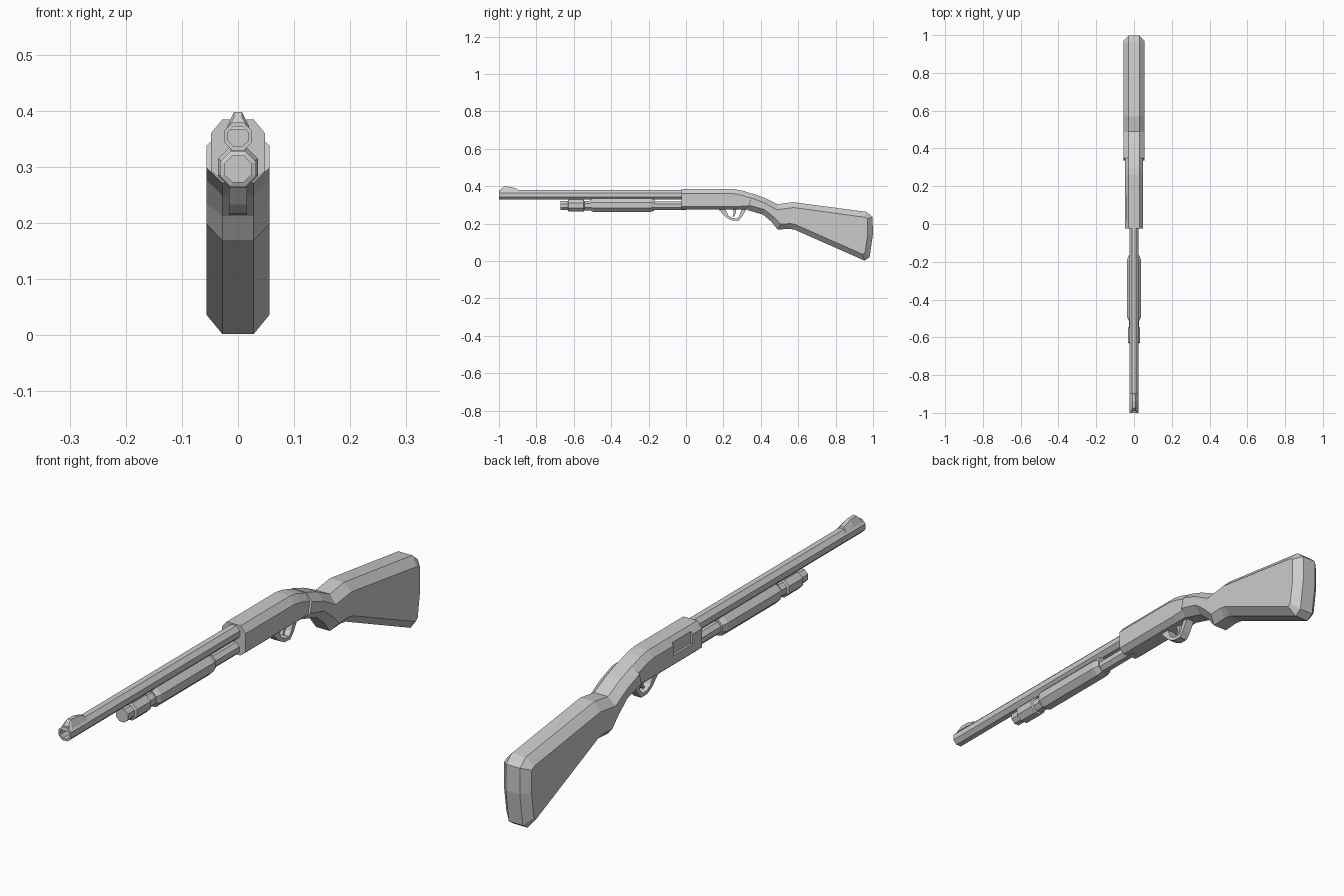
import bpy, bmesh, math

if "Cube" in bpy.data.objects:
    bpy.data.objects.remove(bpy.data.objects["Cube"])


def finish(name, bm):
    bmesh.ops.recalc_face_normals(bm, faces=bm.faces)
    me = bpy.data.meshes.new(name)
    bm.to_mesh(me)
    bm.free()
    ob = bpy.data.objects.new(name, me)
    bpy.context.collection.objects.link(ob)
    return ob


def slab(name, layers):
    """Join matching (y, z) outlines placed at successive x positions."""
    bm = bmesh.new()
    rings = [[bm.verts.new((x, y, z)) for y, z in pts] for x, pts in layers]
    n = len(rings[0])
    for a, b in zip(rings, rings[1:]):
        for i in range(n):
            j = (i + 1) % n
            bm.faces.new((a[i], a[j], b[j], b[i]))
    caps = [bm.faces.new(rings[0]), bm.faces.new(rings[-1])]
    bmesh.ops.triangulate(bm, faces=caps)
    return finish(name, bm)


def chamfered(name, outer, inner, w_outer, w_inner):
    return slab(name, [(-w_inner, inner), (-w_outer, outer),
                       (w_outer, outer), (w_inner, inner)])


def tube(name, z, profile, sides=8):
    """Eight-sided turned shape along y from (y, flat radius) pairs."""
    bm = bmesh.new()
    k = 1 / math.cos(math.pi / sides)
    rings = []
    for y, r in profile:
        ring = []
        for i in range(sides):
            a = (i + 0.5) * math.tau / sides
            ring.append(bm.verts.new((r * k * math.cos(a), y, z + r * k * math.sin(a))))
        rings.append(ring)
    for a, b in zip(rings, rings[1:]):
        for i in range(sides):
            j = (i + 1) % sides
            bm.faces.new((a[i], a[j], b[j], b[i]))
    bm.faces.new(rings[0])
    bm.faces.new(rings[-1])
    return finish(name, bm)


# Barrel with recessed bore
tube("barrel", 0.354, [(-0.95, 0.018), (-1.0, 0.018), (-1.0, 0.025), (0.0, 0.025)])

# Front sight: ramp that narrows towards the top
base = [(-1.0, 0.366), (-0.985, 0.372), (-0.94, 0.372), (-0.895, 0.37)]
crest = [(-0.985, 0.388), (-0.975, 0.398), (-0.94, 0.397), (-0.9, 0.385)]
bm = bmesh.new()
rows = []
for (y0, z0), (y1, z1) in zip(base, crest):
    rows.append([bm.verts.new(p) for p in ((-0.02, y0, z0), (-0.007, y1, z1),
                                           (0.007, y1, z1), (0.02, y0, z0))])
for a, b in zip(rows, rows[1:]):
    for i in range(4):
        bm.faces.new((a[i], a[(i + 1) % 4], b[(i + 1) % 4], b[i]))
bm.faces.new(rows[0])
bm.faces.new(rows[-1])
finish("front_sight", bm)

# Magazine tube, its end cap and the sliding grip
tube("magazine_tube", 0.296, [(-0.56, 0.023), (0.0, 0.023)])
tube("magazine_cap", 0.296, [(-0.67, 0.024), (-0.632, 0.024), (-0.628, 0.032),
                             (-0.548, 0.032), (-0.544, 0.026), (-0.5, 0.026)])
tube("pump_grip", 0.299, [(-0.512, 0.028), (-0.495, 0.036), (-0.19, 0.036), (-0.168, 0.029)])

# Receiver
receiver = chamfered(
    "receiver",
    [(-0.025, 0.384), (0.26, 0.384), (0.30, 0.377), (0.352, 0.36),
     (0.33, 0.275), (0.28, 0.275), (-0.025, 0.275)],
    [(-0.025, 0.36), (0.255, 0.36), (0.295, 0.353), (0.346, 0.337),
     (0.336, 0.295), (0.28, 0.292), (-0.025, 0.292)],
    0.028, 0.048)

# Ejection port cut into the left side
bpy.ops.mesh.primitive_cube_add(size=1, location=(-0.06, 0.085, 0.347))
cutter = bpy.context.object
cutter.name = "port_cutter"
cutter.scale = (0.04, 0.11, 0.044)
cutter.hide_render = True
cutter.hide_set(True)
mod = receiver.modifiers.new("port", "BOOLEAN")
mod.operation = "DIFFERENCE"
mod.solver = "EXACT"
mod.object = cutter

# Stock with chamfered edges and curved butt
chamfered(
    "stock",
    [(0.352, 0.362), (0.42, 0.338), (0.49, 0.303), (0.57, 0.315), (0.965, 0.263),
     (0.998, 0.235), (0.999, 0.14), (0.982, 0.02), (0.955, 0.002), (0.58, 0.168),
     (0.55, 0.172), (0.49, 0.168), (0.455, 0.212), (0.41, 0.249), (0.33, 0.272)],
    [(0.347, 0.338), (0.415, 0.313), (0.485, 0.274), (0.575, 0.286), (0.955, 0.234),
     (0.97, 0.225), (0.971, 0.14), (0.957, 0.045), (0.945, 0.036), (0.585, 0.195),
     (0.56, 0.2), (0.505, 0.198), (0.468, 0.236), (0.418, 0.276), (0.337, 0.298)],
    0.028, 0.056)

# Trigger guard: a bent strip
outer = [(0.17, 0.28), (0.215, 0.233), (0.245, 0.217), (0.28, 0.215), (0.298, 0.235), (0.325, 0.28)]
inner = [(0.30, 0.28), (0.285, 0.242), (0.272, 0.228), (0.247, 0.23), (0.226, 0.243), (0.21, 0.28)]
slab("trigger_guard", [(-0.016, outer + inner), (0.016, outer + inner)])

# Trigger
blade = [(0.25, 0.28), (0.27, 0.28), (0.266, 0.255), (0.255, 0.236), (0.249, 0.239), (0.256, 0.258)]
slab("trigger", [(-0.007, blade), (0.007, blade)])
